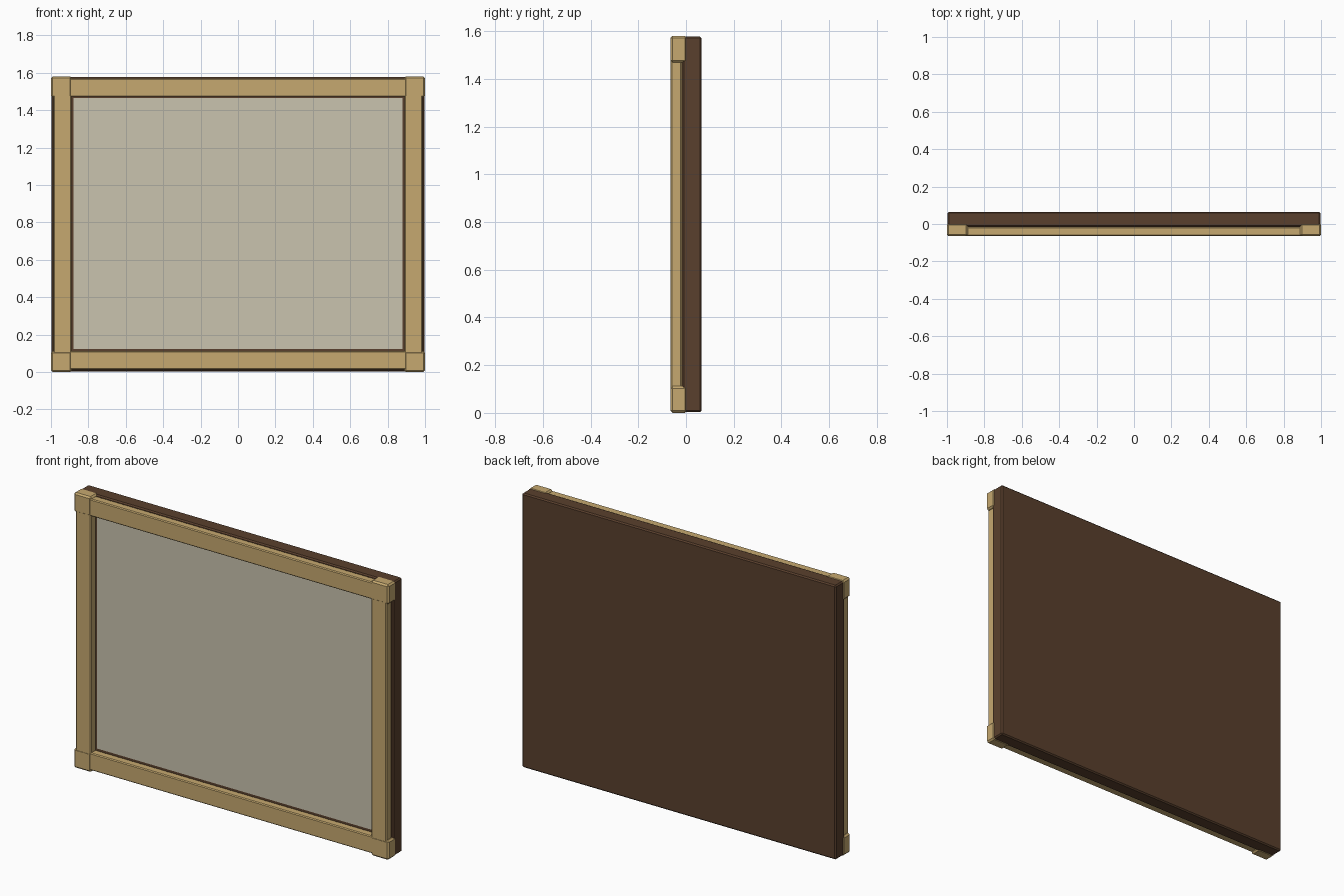
import bpy
import bmesh
from mathutils import Vector

if "Cube" in bpy.data.objects:
    bpy.data.objects.remove(bpy.data.objects["Cube"], do_unlink=True)


def material(name, rgb):
    mat = bpy.data.materials.new(name)
    mat.use_nodes = True
    mat.diffuse_color = (*rgb, 1)
    mat.node_tree.nodes["Principled BSDF"].inputs["Base Color"].default_value = (*rgb, 1)
    return mat


tan = material("tan wood", (0.565, 0.397, 0.162))
brown = material("dark brown wood", (0.102, 0.051, 0.026))
cream = material("cream panel", (0.59, 0.55, 0.425))


def box(name, low, high, mat, bevel=0.0, segments=1):
    """Bevelled box between two opposite corners."""
    low, high = Vector(low), Vector(high)
    bm = bmesh.new()
    bmesh.ops.create_cube(bm, size=1)
    bmesh.ops.scale(bm, vec=high - low, verts=bm.verts)
    if bevel:
        bmesh.ops.bevel(bm, geom=bm.edges[:], offset=bevel, segments=segments,
                        profile=0.5, affect='EDGES')
    mesh = bpy.data.meshes.new(name)
    bm.to_mesh(mesh)
    bm.free()
    mesh.materials.append(mat)
    obj = bpy.data.objects.new(name, mesh)
    obj.location = (low + high) / 2
    bpy.context.collection.objects.link(obj)
    return obj


H = 1.58        # overall height
FRONT = -0.065  # front plane
JOINT = -0.016  # plane where frame meets backing
INNER = 0.89    # half width of the opening
RIM = 0.112     # corner block size
GAP = 0.013     # rails sit back from the outer edge

# Backing slab and the inset panel
box("backing_board", (-0.997, JOINT, 0.003), (0.997, 0.065, H - 0.003), brown, 0.007)
box("display_panel", (-0.88, JOINT - 0.004, 0.124), (0.88, JOINT + 0.004, H - 0.114), cream)

# Rails run between the corner blocks
for side, z0, z1 in (("bottom", GAP, RIM), ("top", H - RIM + 0.004, H - GAP + 0.003)):
    box(side + "_rail", (-0.92, FRONT + 0.001, z0), (0.92, JOINT - 0.001, z1), tan, 0.005)
for side, s in (("left", 1), ("right", -1)):
    xs = sorted((s * INNER, s * (1 - GAP)))
    box(side + "_rail", (xs[0], FRONT + 0.001, 0.07), (xs[1], JOINT - 0.001, H - 0.07), tan, 0.005)

    # Chamfered corner blocks wrap over the edge of the backing
    for level, z0 in (("bottom", 0), ("top", H - RIM)):
        xs = sorted((s * (INNER - 0.002), s))
        box(f"{level}_{side}_corner", (xs[0], FRONT, z0), (xs[1], 0.004, z0 + RIM), tan, 0.009)
        # Clear the block's inner chamfer step with a flush filler at the joint
